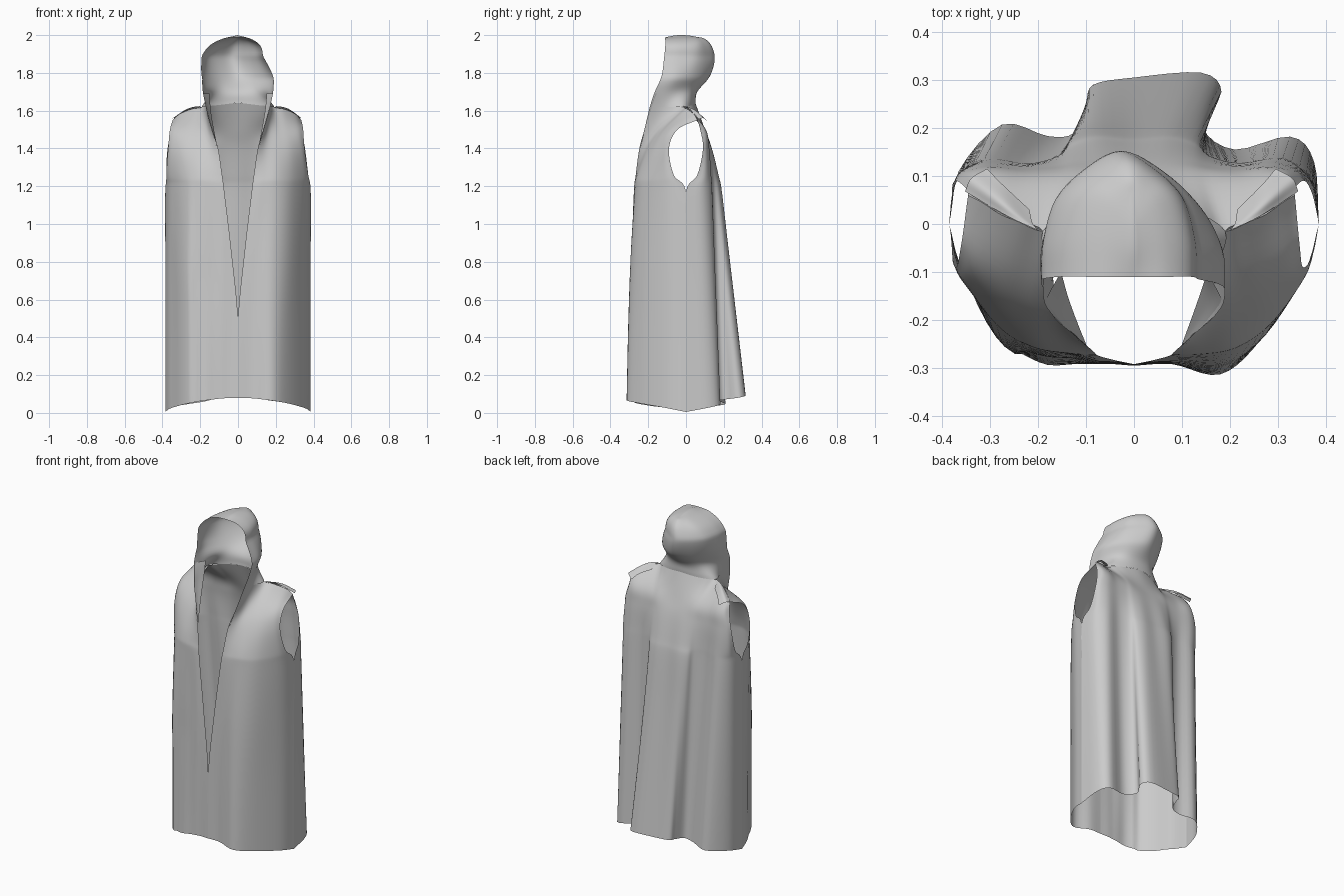
import bpy, bmesh, math
from mathutils import Vector


def spline(pts, n):
    """Smooth curve through points, n steps per span."""
    p = [2 * pts[0] - pts[1]] + pts + [2 * pts[-1] - pts[-2]]
    out = []
    for i in range(1, len(p) - 2):
        a, b, c, d = p[i - 1:i + 3]
        for k in range(n):
            t = k / n
            out.append(0.5 * (2 * b + (c - a) * t + (2 * a - 5 * b + 4 * c - d) * t * t
                              + (3 * b - a - 3 * c + d) * t ** 3))
    return out + [pts[-1]]


def row(z, *pts):
    """Key row at height z; a third value on a point overrides the height."""
    return [Vector((p[0], p[1], p[2] if len(p) > 2 else z)) for p in pts]


def both(r):
    """Extend a half row (outer edge -> centre back) to the other side."""
    return r + [Vector((-p.x, p.y, p.z)) for p in reversed(r[:-1])]


def bump(v, mid, width):
    return max(0, 1 - ((v - mid) / width) ** 2)


def settle(p):
    """Uneven drape: the left chest is fuller and the left front fold flatter."""
    if p.x > 0:
        return p
    q = p.copy()
    q.x -= .018 * bump(p.z, 1.42, .2) * min(1, max(0, (-p.x - .1) / .2))
    if p.y < -.15 and p.z < 1.3:
        k = min(1, (1.3 - p.z) / .6)
        q.y += k * (.02 * bump(p.x, -.17, .08) - .022 * bump(p.x, -.29, .06))
    return q


def cloth(name, rows, nu=5, nv=6, warp=settle, side=1):
    """Loft one sheet of cloth through key rows (side=-1 reflects it)."""
    fine = [spline(r, nu) for r in rows]
    cols = [spline(list(c), nv) for c in zip(*fine)]
    bm = bmesh.new()
    grid = [[bm.verts.new(warp(Vector((p.x * side, p.y, p.z)))) for p in c] for c in cols]
    for a, b in zip(grid, grid[1:]):
        for i in range(len(a) - 1):
            bm.faces.new((a[i], b[i], b[i + 1], a[i + 1]))
    bmesh.ops.remove_doubles(bm, verts=bm.verts, dist=0.0005)
    bmesh.ops.recalc_face_normals(bm, faces=bm.faces)
    me = bpy.data.meshes.new(name)
    bm.to_mesh(me)
    bm.free()
    for f in me.polygons:
        f.use_smooth = True
    ob = bpy.data.objects.new(name, me)
    bpy.context.collection.objects.link(ob)


def pair(name, rows):
    cloth(name + "_right", rows)
    cloth(name + "_left", rows, side=-1)


# Front panels: slit edge -> side seam / armhole edge, hem -> shoulder
pair("front_panel", [
    row(0.08, (0, -.295), (.08, -.292, .077), (.18, -.313, .065), (.265, -.24, .05),
        (.355, -.10, .025), (.385, 0, .005)),
    row(0.49, (0, -.292), (.08, -.291), (.18, -.303), (.265, -.24), (.355, -.10), (.385, 0)),
    row(0.85, (.034, -.285), (.10, -.287), (.19, -.288), (.275, -.23), (.357, -.10), (.385, 0)),
    row(1.17, (.072, -.275), (.13, -.275), (.21, -.262), (.285, -.21), (.36, -.10), (.385, 0)),
    row(1.26, (.084, -.266), (.14, -.262), (.21, -.25), (.285, -.20), (.352, -.115), (.372, -.065)),
    row(1.40, (.105, -.247), (.15, -.215), (.21, -.195), (.275, -.165), (.33, -.12), (.352, -.09)),
    row(1.50, (.135, -.22), (.16, -.16), (.205, -.13), (.26, -.11), (.315, -.08), (.345, -.045)),
    row(1.62, (.168, -.192), (.17, -.10), (.19, -.015), (.24, .005, 1.61),
        (.30, .04, 1.585), (.335, .06, 1.55)),
])

# Lapels: the front edges turned inward at the neck
pair("lapel", [
    row(1.36, (.10, -.253), (.10, -.252), (.10, -.25)),
    row(1.48, (.13, -.225), (.128, -.21), (.122, -.19)),
    row(1.60, (.165, -.195), (.157, -.165), (.143, -.13)),
    row(1.69, (.185, -.16), (.172, -.135), (.152, -.10)),
])

# Back panel: right side seam -> left side seam, with deep hanging folds
hem = row(0.09, (.385, 0, .005), (.375, .13, .03), (.325, .182, .045), (.21, .155, .06),
          (.145, .20, .07), (.182, .275, .08), (.14, .315, .09), (0, .305, .09),
          (-.085, .29, .09), (-.10, .25, .085), (-.125, .19, .075), (-.18, .183, .06),
          (-.275, .207, .045), (-.365, .11, .03), (-.385, 0, .005))
mid = both(row(1.17, (.385, 0), (.37, .09), (.31, .138), (.22, .128), (.155, .145),
               (.13, .175), (.08, .19), (0, .185)))


def between(t):
    return [a.lerp(b, t) for a, b in zip(hem, mid)]


cloth("back_panel", [
    hem, between(.4), between(.75), mid,
    both(row(1.26, (.372, .06), (.357, .105), (.30, .133), (.22, .125), (.16, .138),
             (.125, .16), (.075, .172), (0, .168))),
    both(row(1.40, (.355, .09), (.335, .11), (.29, .123), (.22, .118), (.16, .122),
             (.12, .132), (.07, .137), (0, .135))),
    both(row(1.50, (.335, .075), (.315, .10), (.275, .105), (.22, .095), (.16, .095),
             (.12, .10), (.07, .10), (0, .10))),
    both(row(1.62, (.335, .06, 1.55), (.31, .045, 1.578), (.275, .02, 1.60), (.24, .005, 1.61),
             (.19, -.015), (.15, .01, 1.625), (.10, .035, 1.63), (0, .05, 1.64))),
], nu=4)

# Turned-out shoulder flaps over the armholes
pair("shoulder_flap", [
    row(1.625, (.195, -.015), (.26, .015, 1.612), (.342, .068, 1.555)),
    row(1.615, (.21, .00), (.27, .045, 1.605), (.33, .095, 1.56)),
    row(1.59, (.215, .03), (.265, .08, 1.57), (.295, .115, 1.54)),
])


# Hood: face edge -> back of head on both sides, leaning slightly to the left
def lean(p):
    k = max(0, 1 - abs(p.z - 1.89) / .12)
    return Vector((p.x - .03 * k, p.y, p.z))


cloth("hood", [
    both(row(1.62, (.168, -.192), (.17, -.10), (.19, -.015), (.10, .035, 1.63), (0, .05, 1.64))),
    both(row(1.70, (.186, -.165), (.172, -.08), (.135, .0), (.08, .045), (0, .06))),
    both(row(1.78, (.188, -.13), (.185, -.05), (.145, .03), (.08, .092), (0, .125))),
    both(row(1.87, (.168, -.117), (.165, -.04), (.138, .05), (.075, .115), (0, .152))),
    both(row(1.94, (.138, -.11), (.135, -.03), (.11, .055), (.06, .105), (0, .137))),
    both(row(1.98, (.075, -.11), (.075, -.03), (.06, .04), (.035, .075), (0, .10))),
    both(row(2.0, (0, -.11, 1.988), (0, -.06, 1.998), (0, -.02), (0, .02, 1.997), (0, .06, 1.99))),
], warp=lean)
